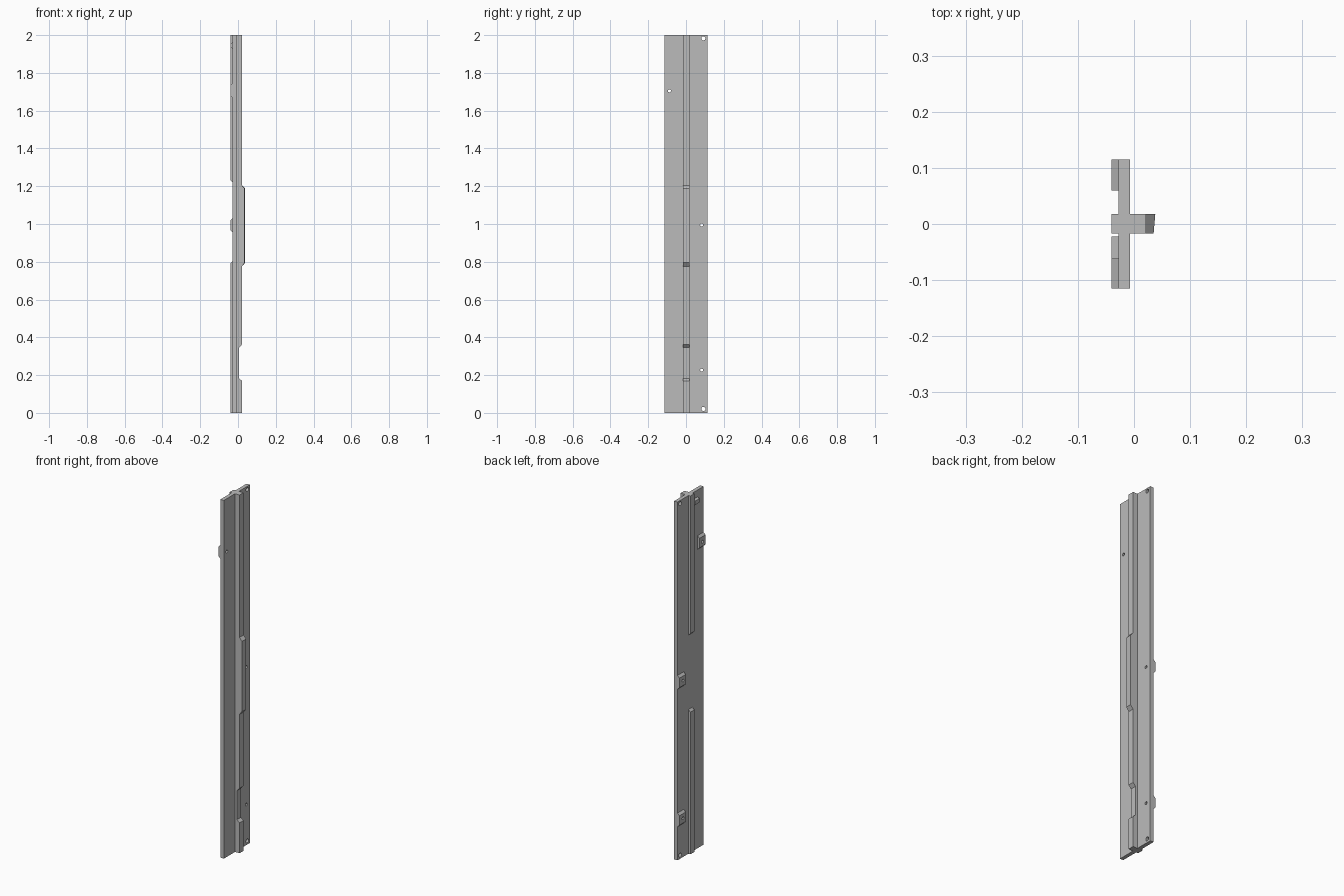
import bpy, bmesh
from mathutils import Matrix

cube = bpy.data.objects.get("Cube")
if cube:
    bpy.data.objects.remove(cube, do_unlink=True)

grey = bpy.data.materials.new("plain grey")
grey.use_nodes = True
colour = (0.5, 0.5, 0.5, 1)
grey.diffuse_color = colour
grey.node_tree.nodes["Principled BSDF"].inputs["Base Color"].default_value = colour

FRONT, BACK, OUTER = -0.007, -0.028, -0.04
HALF = 0.115
RIB = (-0.0165, 0.018)


def make_object(name, bm):
    bmesh.ops.recalc_face_normals(bm, faces=bm.faces)
    mesh = bpy.data.meshes.new(name)
    bm.to_mesh(mesh)
    bm.free()
    obj = bpy.data.objects.new(name, mesh)
    bpy.context.collection.objects.link(obj)
    mesh.materials.append(grey)
    return obj


def prism(name, profile, y0, y1):
    """Extrude an (x, z) outline along y."""
    bm = bmesh.new()
    face = bm.faces.new([bm.verts.new((x, y0, z)) for x, z in profile])
    moved = bmesh.ops.extrude_face_region(bm, geom=[face])["geom"]
    bmesh.ops.translate(bm, vec=(0, y1 - y0, 0),
                        verts=[v for v in moved if isinstance(v, bmesh.types.BMVert)])
    return make_object(name, bm)


def raised_back(name, y0, y1, z0, z1, low=0.012, high=0.012):
    """Raised strip on the rear of the plate with sloping ends."""
    root = BACK + 0.001
    return prism(name, [(root, z0), (BACK, z0), (OUTER, z0 + low),
                        (OUTER, z1 - high), (BACK, z1), (root, z1)], y0, y1)


# Long flat plate
plate = prism("plate", [(BACK, 0), (FRONT, 0), (FRONT, 2), (BACK, 2)], -HALF, HALF)

# Front rib with a notch and a raised middle
top, low, high = 0.021, 0.005, 0.038
root = FRONT - 0.001
rib = prism("front_rib", [
    (root, 0), (top, 0), (top, 0.17), (low, 0.183), (low, 0.345), (top, 0.362),
    (top, 0.775), (high, 0.795), (high, 1.187), (top, 1.205), (top, 2), (root, 2)], *RIB)
for v in rib.data.vertices:
    if v.co.x > 0.03 and v.co.y < 0:
        v.co.x -= 0.003

# Rear ribs, split by a gap in the middle
raised_back("lower_back_rib", *RIB, 0, 0.805, low=0)
raised_back("upper_back_rib", *RIB, 1.22, 2, high=0)
raised_back("back_tab", -0.062, -0.022, 1.928, 1.962, 0.006, 0.006)

# Screw pads on the rear edges
pads = [raised_back("upper_pad", -HALF, -0.062, 1.668, 1.745),
        raised_back("middle_pad", 0.06, HALF, 0.955, 1.032),
        raised_back("lower_pad", 0.06, HALF, 0.187, 0.264)]

# Holes through the plate and pads
bm = bmesh.new()
for y, z, r in [(-0.088, 1.705, 0.008), (0.083, 0.994, 0.008), (0.083, 0.226, 0.008),
                (0.092, 1.983, 0.011), (0.092, 0.021, 0.011)]:
    place = Matrix.Translation((-0.02, y, z)) @ Matrix.Rotation(1.570796, 4, "Y")
    bmesh.ops.create_cone(bm, cap_ends=True, segments=20, radius1=r, radius2=r,
                          depth=0.1, matrix=place)
cutter = make_object("hole_cutter", bm)
cutter.hide_render = True
for obj in [plate] + pads:
    mod = obj.modifiers.new("holes", "BOOLEAN")
    mod.operation = "DIFFERENCE"
    mod.solver = "EXACT"
    mod.object = cutter
    bpy.context.view_layer.objects.active = obj
    bpy.ops.object.modifier_apply(modifier=mod.name)
bpy.data.objects.remove(cutter, do_unlink=True)
